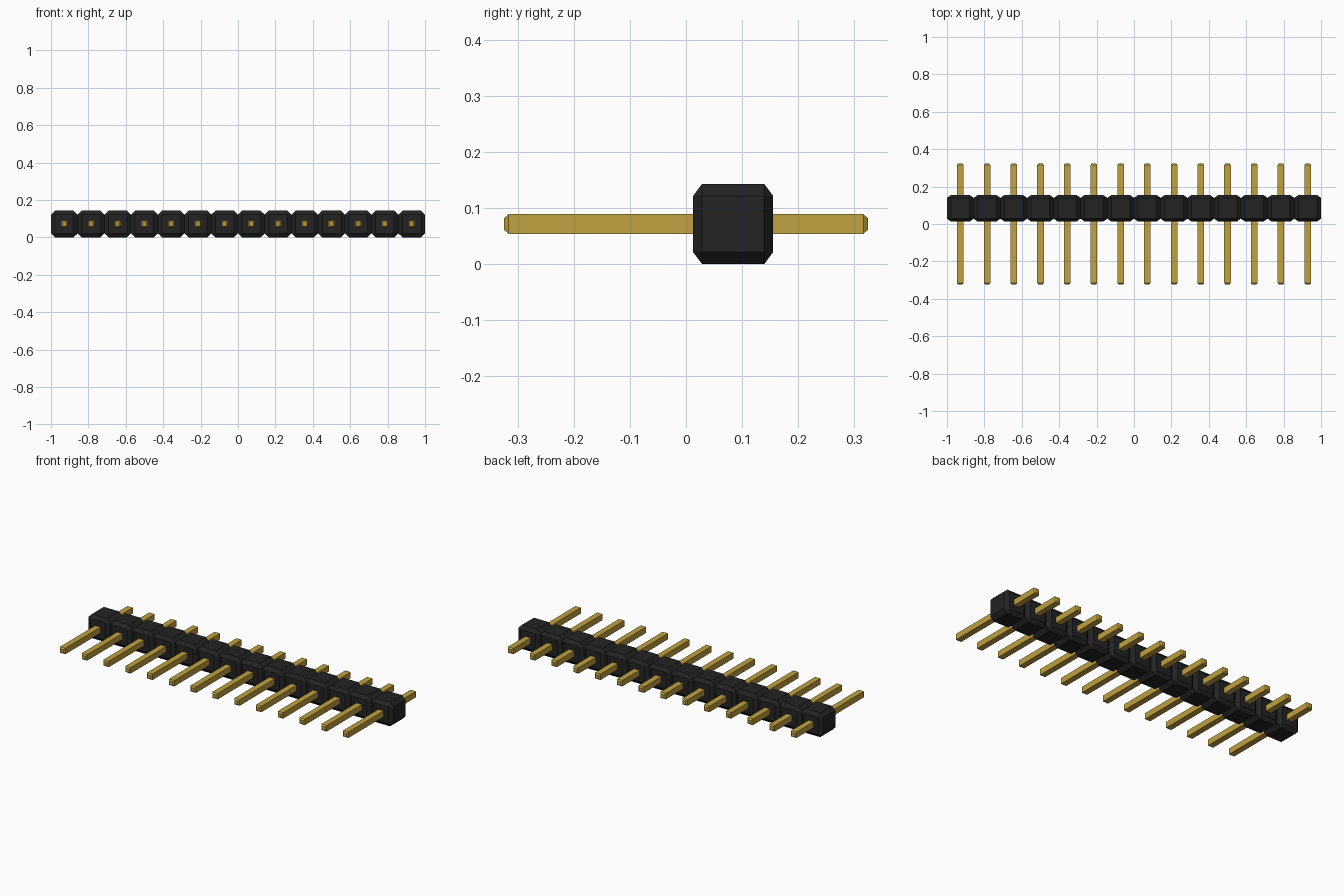
import bpy, bmesh
from itertools import product

cube = bpy.data.objects.get("Cube")
if cube:
    bpy.data.objects.remove(cube, do_unlink=True)

COUNT = 14
PITCH = 2 / COUNT
MID_Z = PITCH / 2


def material(name, color, metallic=0.0):
    m = bpy.data.materials.new(name)
    m.use_nodes = True
    m.diffuse_color = (*color, 1)
    m.node_tree.nodes["Principled BSDF"].inputs["Base Color"].default_value = (*color, 1)
    return m


black = material("black plastic", (0.017, 0.017, 0.017))
gold = material("gold metal", (0.53, 0.36, 0.05))


def hull_mesh(name, points, mat):
    """Convex solid around a set of points."""
    bm = bmesh.new()
    for p in points:
        bm.verts.new(p)
    bmesh.ops.convex_hull(bm, input=bm.verts[:])
    bmesh.ops.dissolve_limit(bm, angle_limit=0.01, verts=bm.verts[:], edges=bm.edges[:])
    bmesh.ops.recalc_face_normals(bm, faces=bm.faces[:])
    mesh = bpy.data.meshes.new(name)
    bm.to_mesh(mesh)
    bm.free()
    mesh.materials.append(mat)
    return mesh


def place(name, mesh, location):
    ob = bpy.data.objects.new(name, mesh)
    ob.location = location
    bpy.context.collection.objects.link(ob)


# Housing block: a box with every edge chamfered
half = (PITCH / 2,) * 3
cut = (0.022, 0.016, 0.0215)
block_points = []
for signs in product((-1, 1), repeat=3):
    for axis in range(3):
        block_points.append([s * (half[i] - (0 if i == axis else cut[i]))
                             for i, s in enumerate(signs)])
block_mesh = hull_mesh("housing_block", block_points, black)

# Pin: a square bar with short tapered tips
pin_points = [(sx * r, sy * y, sz * r)
              for r, y in ((0.0175, 0.316), (0.0105, 0.324))
              for sx, sy, sz in product((-1, 1), repeat=3)]
pin_mesh = hull_mesh("pin", pin_points, gold)

# Row of blocks, each with one pin through it
for i in range(COUNT):
    x = -1 + PITCH * (i + 0.5)
    place(f"housing_block_{i + 1}", block_mesh, (x, 0.084, MID_Z))
    place(f"pin_{i + 1}", pin_mesh, (x, 0, MID_Z))
